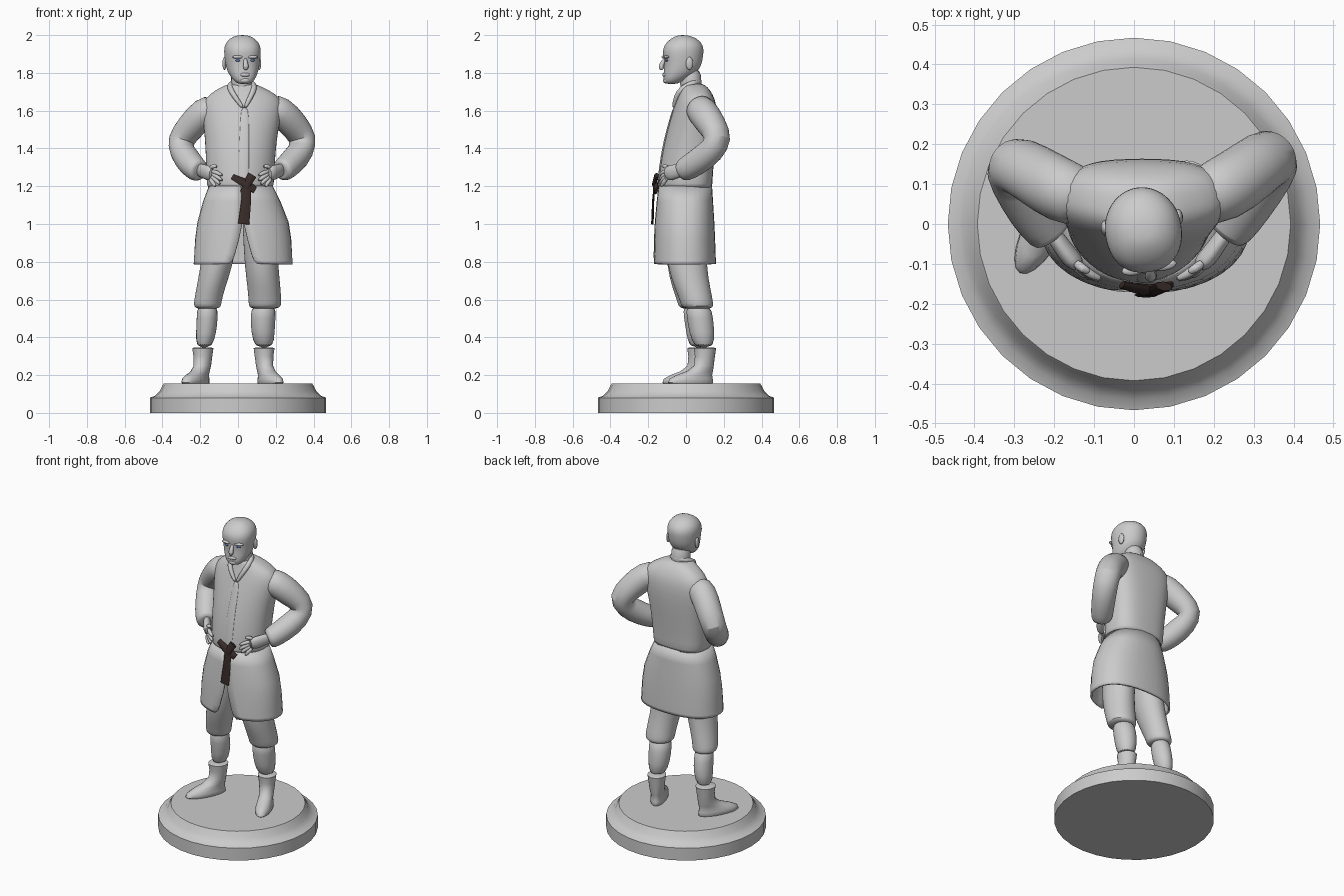
import bpy, bmesh
from math import sin, cos, pi, radians
from mathutils import Vector, Quaternion


def make(name, rings, closed=True, caps=True, sub=1, angle=50):
    """Skin a list of vertex rings into a smooth object."""
    bm = bmesh.new()
    rows = [[bm.verts.new(p) for p in r] for r in rings]
    n = len(rows[0])
    for a, b in zip(rows, rows[1:]):
        for i in range(n if closed else n - 1):
            j = (i + 1) % n
            bm.faces.new((a[i], a[j], b[j], b[i]))
    if caps:
        bm.faces.new(rows[0][::-1])
        bm.faces.new(rows[-1])
    bmesh.ops.recalc_face_normals(bm, faces=bm.faces)
    me = bpy.data.meshes.new(name)
    bm.to_mesh(me)
    bm.free()
    ob = bpy.data.objects.new(name, me)
    bpy.context.collection.objects.link(ob)
    bpy.context.view_layer.objects.active = ob
    bpy.ops.object.select_all(action='DESELECT')
    ob.select_set(True)
    bpy.ops.object.shade_smooth_by_angle(angle=radians(angle))
    if sub:
        m = ob.modifiers.new("smooth", 'SUBSURF')
        m.levels = m.render_levels = sub
    return ob


def power(v, e):
    return (1 if v >= 0 else -1) * abs(v) ** (2 / e)


def section(x0, x1, y0, y1, z, front=2, back=2, gap=0, n=24, closed=True):
    """Horizontal superellipse, starting at the front, optionally with a gap there."""
    pts = []
    for i in range(n):
        t = gap + (2 * pi - 2 * gap) * i / (n if closed else n - 1)
        e = front if cos(t) > 0 else back
        pts.append(((x0 + x1) / 2 + (x1 - x0) / 2 * power(sin(t), e),
                    (y0 + y1) / 2 - (y1 - y0) / 2 * power(cos(t), e), z))
    return pts


def oval(x, y, z, rx, ry, turn=0, n=20):
    """Horizontal ellipse turned about z."""
    c, s = cos(turn), sin(turn)
    return [(x + rx * cos(t) * c - ry * sin(t) * s,
             y + rx * cos(t) * s + ry * sin(t) * c, z)
            for t in (2 * pi * i / n for i in range(n))]


def tube(name, pts, su=1, sv=1, n=12, sub=1):
    """Tube through (x, y, z, radius) points; su and sv flatten its section."""
    P = [Vector(p[:3]) for p in pts]
    rings, prev, u = [], None, None
    for i, p in enumerate(P):
        t = (P[min(i + 1, len(P) - 1)] - P[max(i - 1, 0)]).normalized()
        if prev is None:
            u = Vector((1, 0, 0)) - t * t.x
        else:
            u = prev.rotation_difference(t) @ u
        u.normalize()
        v, r, prev = t.cross(u), pts[i][3], t
        rings.append([p + u * r * su * cos(a) + v * r * sv * sin(a)
                      for a in (2 * pi * k / n for k in range(n))])
    return make(name, rings, sub=sub)


def ball(name, x, y, z, sx, sy, sz):
    return make(name, [oval(x, y, z + sz * sin(a), sx * cos(a), sy * cos(a), n=12)
                       for a in (radians(d) for d in range(-85, 86, 17))], sub=0)


def paint(obs, name, rgb):
    m = bpy.data.materials.new(name)
    m.diffuse_color = (*rgb, 1)
    for o in obs:
        o.data.materials.append(m)


# round plinth
make("plinth", [oval(0, 0, z, r, r, n=32) for r, z in
                ((.467, 0), (.467, .08), (.44, .09), (.415, .115), (.4, .145), (.393, .155))],
     sub=0, angle=30)

# jacket body: flat back, pointed front
make("jacket", [section(*s, front=1.85, back=2.9) for s in (
    (-.165, .19, -.15, .14, 1.185), (-.165, .19, -.15, .14, 1.2),
    (-.17, .195, -.143, .145, 1.3), (-.175, .205, -.115, .16, 1.45),
    (-.19, .23, -.08, .167, 1.57), (-.19, .24, -.055, .16, 1.645),
    (-.15, .2, -.04, .14, 1.69), (-.09, .13, -.03, .115, 1.725),
    (-.045, .085, -.03, .09, 1.745))])

# open-fronted skirt of the jacket
skirt = make("jacket_skirt", [
    section(*s, front=2.1, back=2.4, gap=g, n=33, closed=False) for s, g in (
        ((-.155, .185, -.145, .138, 1.2), .0), ((-.185, .225, -.155, .143, 1.12), .0),
        ((-.215, .268, -.165, .15, 1.01), .01), ((-.227, .282, -.17, .154, .92), .08),
        ((-.232, .287, -.173, .157, .84), .16), ((-.234, .289, -.174, .158, .805), .21),
        ((-.235, .29, -.174, .158, .787), .28))],
    closed=False, caps=False, sub=0)
mod = skirt.modifiers.new("cloth", 'SOLIDIFY')
mod.thickness = .012

# collar and front lapel
tube("collar", [(.03, -.066, 1.61, .012), (-.015, -.055, 1.67, .018), (-.047, -.025, 1.72, .02),
                (-.04, .045, 1.75, .02), (.02, .083, 1.757, .02), (.08, .045, 1.75, .02),
                (.09, -.025, 1.72, .02), (.065, -.055, 1.67, .018), (.034, -.066, 1.61, .012)],
     .8, .8)
tube("lapel", [(.035, -.06, 1.63, .02), (.035, -.098, 1.5, .025), (.03, -.126, 1.38, .028),
               (.03, -.148, 1.2, .03)], 1, .25)

# sleeves
sleeves = {
    "right": ((.15, .06, 1.62, .075), (.225, .085, 1.6, .085), (.295, .135, 1.525, .08),
              (.35, .178, 1.45, .075), (.335, .135, 1.385, .074), (.28, .05, 1.32, .07),
              (.235, -.015, 1.283, .064), (.228, -.022, 1.28, .05)),
    "left": ((-.11, .06, 1.62, .075), (-.18, .08, 1.595, .083), (-.25, .125, 1.515, .078),
             (-.31, .158, 1.44, .073), (-.295, .115, 1.38, .072), (-.25, .035, 1.315, .07),
             (-.21, -.02, 1.28, .063), (-.203, -.028, 1.277, .05))}
for side, pts in sleeves.items():
    tube(side + "_sleeve", pts, n=16)

# hands resting on the hips
fingers = (((.175, -.095, 1.295), (.15, -.115, 1.31), (.135, -.12, 1.3)),
           ((.165, -.1, 1.28), (.135, -.128, 1.272), (.105, -.138, 1.255)),
           ((.165, -.102, 1.268), (.135, -.13, 1.25), (.105, -.14, 1.228)),
           ((.168, -.102, 1.255), (.142, -.128, 1.232), (.118, -.138, 1.207)),
           ((.175, -.1, 1.243), (.157, -.122, 1.217), (.142, -.132, 1.195)))
for side in ("right", "left"):
    def flip(p):
        return p if side == "right" else (.025 - p[0], *p[1:])
    tube(side + "_palm", [flip(p) for p in (
        (.245, .0, 1.29, .036), (.21, -.05, 1.28, .038), (.185, -.085, 1.27, .043),
        (.16, -.108, 1.263, .034))], .6, 1)
    for i, f in enumerate(fingers):
        tube(f"{side}_finger_{i + 1}",
             [(*flip(p), r) for p, r in zip(f, (.014, .0125, .008))], n=8)

# breeches, shins and boots
breeches = {
    "left": ((-.07, .01, 1.1, .09, .11), (-.085, .0, .95, .088, .11), (-.115, .0, .77, .086, .103),
             (-.145, .018, .66, .076, .09), (-.16, .033, .59, .074, .08),
             (-.162, .037, .565, .073, .078), (-.162, .04, .55, .058, .062)),
    "right": ((.11, .01, 1.1, .09, .11), (.115, .0, .95, .09, .11), (.125, .005, .77, .09, .105),
              (.138, .035, .66, .088, .095), (.143, .056, .59, .088, .088),
              (.143, .06, .565, .087, .086), (.14, .064, .55, .068, .07))}
shins = {
    "left": ((-.162, .04, .58, .055, .06), (-.163, .053, .5, .056, .064),
             (-.168, .064, .43, .055, .064), (-.18, .066, .34, .043, .05)),
    "right": ((.137, .062, .58, .066, .068), (.132, .075, .5, .067, .07),
              (.132, .083, .43, .063, .068), (.138, .096, .34, .05, .053))}
boot = ((.082, .155, .046, .125), (.083, .16, .049, .13), (.08, .18, .048, .125),
        (.062, .2, .043, .103), (.03, .22, .042, .074), (.006, .25, .044, .054),
        (0, .3, .049, .054), (0, .342, .055, .06), (0, .346, .044, .05))
for side, bx, by, turn in (("left", -.186, .065, -28), ("right", .138, .1, 24)):
    make(side + "_breeches", [oval(*r) for r in breeches[side]])
    make(side + "_shin", [oval(*r) for r in shins[side]])
    a = radians(turn)
    make(side + "_boot", [oval(bx + f * sin(a), by - f * cos(a), z, rx, ry, a)
                          for f, z, rx, ry in boot], sub=0)

# sash knot and hanging end
sash = [tube("sash_loop", [(-.03, -.152, 1.25, .016), (.03, -.166, 1.22, .024),
                           (.09, -.155, 1.18, .02)], 1, .5, 8, 0),
        tube("sash_cross", [(.075, -.156, 1.258, .024), (.05, -.168, 1.215, .022),
                            (.03, -.16, 1.165, .02)], 1, .5, 8, 0),
        tube("sash_end", [(.045, -.166, 1.215, .022), (.043, -.174, 1.12, .026),
                          (.03, -.178, 1.0, .03)], 1, .22, 8, 0)]
paint(sash, "dark_brown", (.04, .025, .022))

# neck, then head parts built about the head axis and turned together
make("neck", [oval(.02, y, z, r, r) for y, z, r in
              ((.03, 1.67, .06), (.025, 1.75, .056), (.02, 1.83, .06))])
head = [make("head", [section(-w, w, y0, y1, z, front=2.3) for z, y0, y1, w in (
    (1.741, -.095, -.045, .025), (1.75, -.11, -.02, .046), (1.778, -.113, .03, .068),
    (1.81, -.11, .075, .083), (1.85, -.108, .093, .091), (1.88, -.112, .098, .095),
    (1.915, -.117, .103, .098), (1.945, -.108, .099, .095), (1.972, -.085, .08, .078),
    (1.992, -.055, .045, .05), (2.0, -.03, .01, .02))]),
    tube("nose", [(0, -.1, 1.878, .009), (0, -.117, 1.855, .012), (0, -.128, 1.832, .016),
                  (0, -.118, 1.815, .012)]),
    ball("lips", 0, -.104, 1.79, .028, .014, .012),
    ball("chin", 0, -.097, 1.76, .028, .018, .016)]
eyes = []
for s in (-1, 1):
    head += [ball("ear", s * .093, .012, 1.85, .011, .02, .034),
             ball("brow", s * .038, -.102, 1.884, .032, .014, .009)]
    eyes.append(ball("eye", s * .038, -.1, 1.866, .014, .01, .007))
paint(eyes, "eye_blue", (.12, .2, .5))
for o in head + eyes:
    o.location = (.022, -.008, 0)
    o.rotation_euler.z = radians(9)
